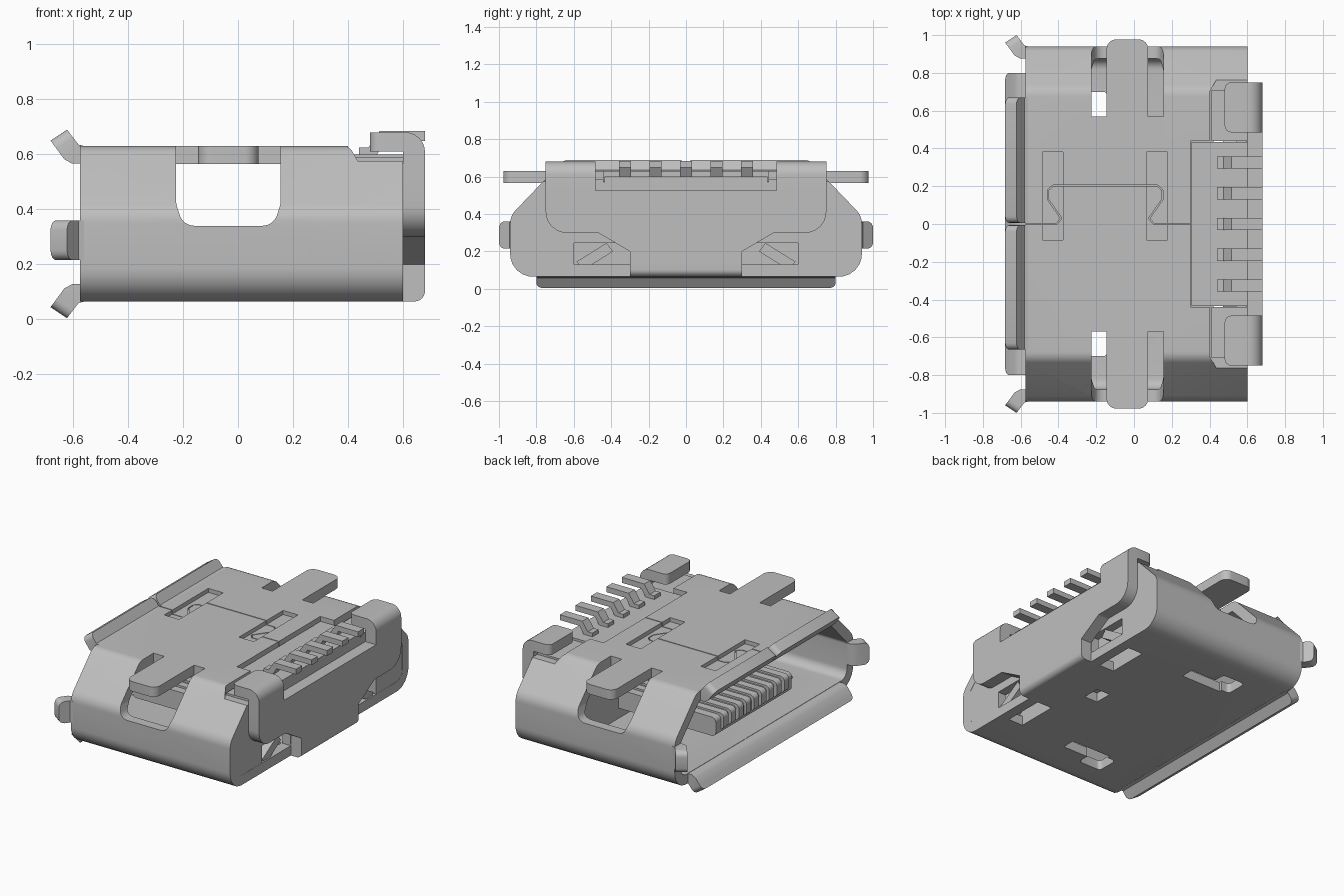
import bpy, bmesh, math
from mathutils import Vector

cube = bpy.data.objects.get("Cube")
if cube:
    bpy.data.objects.remove(cube)

steel = bpy.data.materials.new("plain_grey")
steel.use_nodes = True
GREY = (0.52, 0.52, 0.52, 1)
steel.diffuse_color = GREY
steel.node_tree.nodes["Principled BSDF"].inputs["Base Color"].default_value = GREY


def rounded(pts, steps=6):
    """Round each corner given as (u, v, radius)."""
    out = []
    for i, (u, v, r) in enumerate(pts):
        p = Vector((u, v))
        if r == 0:
            out.append(p)
            continue
        a = Vector(pts[i - 1][:2]) - p
        b = Vector(pts[(i + 1) % len(pts)][:2]) - p
        half = a.angle(b) / 2
        cut = min(r / math.tan(half), a.length * 0.49, b.length * 0.49)
        s, e = p + a.normalized() * cut, p + b.normalized() * cut
        rad = cut * math.tan(half)
        c = p + (a.normalized() + b.normalized()).normalized() * (rad / math.sin(half))
        for k in range(steps + 1):
            d = (s - c).lerp(e - c, k / steps)
            out.append(c + d.normalized() * rad)
    return out


def mirrored(half):
    """Close a symmetric outline from its right half."""
    return half + [(-p[0],) + tuple(p[1:]) for p in reversed(half)]


def prism(name, pts, axis, lo, hi, caps=True, soften=None):
    """Extrude a 2D outline along an axis."""
    place = {"x": lambda p, h: (h, p[0], p[1]),
             "y": lambda p, h: (p[0], h, p[1]),
             "z": lambda p, h: (p[0], p[1], h)}[axis]
    bm = bmesh.new()
    rings = [[bm.verts.new(place(p, h)) for p in pts] for h in (lo, hi)]
    ends = [bm.faces.new(r) for r in rings]
    n = len(pts)
    for i in range(n):
        j = (i + 1) % n
        bm.faces.new((rings[0][i], rings[0][j], rings[1][j], rings[1][i]))
    bmesh.ops.recalc_face_normals(bm, faces=bm.faces)
    if not caps:
        bmesh.ops.delete(bm, geom=ends, context="FACES_ONLY")
    if soften:
        bmesh.ops.bevel(bm, geom=[e for e in bm.edges if soften(e)], offset=0.035,
                        segments=4, profile=0.5, affect="EDGES")
    mesh = bpy.data.meshes.new(name)
    bm.to_mesh(mesh)
    bm.free()
    mesh.materials.append(steel)
    ob = bpy.data.objects.new(name, mesh)
    bpy.context.collection.objects.link(ob)
    return ob


def rect(u0, u1, v0, v1, r=0):
    return rounded([(u0, v0, r), (u1, v0, r), (u1, v1, r), (u0, v1, r)])


def block(name, x0, x1, y0, y1, z0, z1, r=0):
    return prism(name, rect(x0, x1, y0, y1, r), "z", z0, z1)


def carve(ob, cutters):
    """Apply the cutters to a part, then remove them."""
    for c in cutters:
        m = ob.modifiers.new("cut", "BOOLEAN")
        m.operation, m.solver, m.object = "DIFFERENCE", "EXACT", c
        c.hide_render = True
    bpy.context.view_layer.update()
    dg = bpy.context.evaluated_depsgraph_get()
    mesh = bpy.data.meshes.new_from_object(ob.evaluated_get(dg))
    ob.modifiers.clear()
    ob.data = mesh
    for c in cutters:
        bpy.data.objects.remove(c)


# Sheet metal shell
T = 0.065
shell = prism("shell", rounded(mirrored(
    [(0.94, 0.065, 0.12), (0.94, 0.39, 0.1), (0.71, 0.63, 0.08)])), "x", -0.575, 0.6, caps=False)
sol = shell.modifiers.new("sheet", "SOLIDIFY")
sol.thickness, sol.offset, sol.use_even_offset = T, -1, True

cuts = []
window = rounded([(-0.225, 0.9, 0), (-0.225, 0.42, 0.06), (-0.2, 0.34, 0.06),
                  (0.13, 0.34, 0.06), (0.155, 0.42, 0.06), (0.155, 0.9, 0)])
for s in (-1, 1):
    ya, yb = sorted((s * 0.57, s * 1.2))
    cuts.append(prism("window_cut", window, "y", ya, yb))
    # Latch slots and small holes in the floor
    ya, yb = sorted((s * 0.53, s * 0.62))
    cuts.append(block("slot_cut", -0.25, 0.05, ya, yb, -0.1, 0.16))
    ya, yb = sorted((s * 0.55, s * 0.7))
    cuts.append(block("slot_end_cut", -0.31, -0.14, ya, yb, -0.1, 0.16, 0.025))
    ya, yb = sorted((s * 0.3, s * 0.58))
    cuts.append(block("tab_cut", 0.42, 0.53, ya, yb, -0.1, 0.16))
cuts.append(block("floor_hole_cut", 0.25, 0.35, -0.06, 0.06, -0.1, 0.16))
# Rear roof openings
cuts.append(block("roof_rear_cut", 0.3, 0.7, -0.44, 0.44, 0.5, 0.8))
cuts.append(prism("roof_shoulder_cut", [(0.4, -0.7), (0.44, -0.77), (0.7, -0.77),
            (0.7, 0.77), (0.44, 0.77), (0.4, 0.7)], "z", 0.575, 0.8))
# Shallow roof pockets and the dovetail seam
for x in (-0.43, 0.122):
    cuts.append(block("pocket_cut", x - 0.055, x + 0.055, -0.085, 0.38, 0.603, 0.8))
carve(shell, cuts)

W = 0.006
seam = [(-0.57, 0), (-0.41, 0), (-0.385, 0.03), (-0.455, 0.13), (-0.455, 0.18), (-0.43, 0.203),
        (0.125, 0.203), (0.15, 0.18), (0.15, 0.13), (0.08, 0.03), (0.105, 0), (0.3, 0)]
pocket_seams = []
for i, (a, b) in enumerate(zip(seam, seam[1:])):
    a, b = Vector(a), Vector(b)
    n = Vector((a.y - b.y, b.x - a.x)).normalized() * W / 2
    pocket_seams.append(prism("seam_cut", [a + n, b + n, b - n, a - n], "z", 0.59, 0.8))
carve(shell, pocket_seams)

# Flared lips around the mouth
LIP = [(-0.56, 0), (-0.58, 0.005), (-0.622, 0.06), (-0.682, 0.02),
       (-0.632, -0.048), (-0.603, -0.064), (-0.56, -0.064)]


def tip(e):
    return all(v.co.x < -0.61 for v in e.verts) and e.calc_length() < 0.08


top_lip = [(x, 0.63 + t) for x, t in LIP]
prism("top_lip_right", top_lip, "y", -0.665, -0.006, soften=tip)
prism("top_lip_left", top_lip, "y", 0.006, 0.67, soften=tip)
prism("bottom_lip", [(x, 0.064 - t) for x, t in LIP], "y", -0.8, 0.8, soften=tip)
for s, side in ((-1, "front"), (1, "back")):
    prism("side_lip_" + side, [(x, s * (0.94 + t)) for x, t in LIP], "z", 0.215, 0.36, soften=tip)
    # Mounting leg
    leg = [(-0.145, s * 0.57, 0), (-0.145, s * 0.977, 0.05), (0.075, s * 0.977, 0.05), (0.075, s * 0.57, 0)]
    prism("mounting_leg_" + side, rounded(leg), "z", 0.565, 0.63)

# Rear wall with notches, and the inner housing
inner = rounded(mirrored([(0.88, 0.125, 0.06), (0.88, 0.37, 0.06), (0.685, 0.57, 0.04)]))
wall = prism("rear_wall", inner, "x", 0.54, 0.599)
notches = []
for s in (-1, 1):
    pts = [(s * 0.3, 0.05), (s * 0.6, 0.05), (s * 0.6, 0.245), (s * 0.3, 0.245)]
    notches.append(prism("notch_cut", pts, "x", 0.45, 0.7))
carve(wall, notches)
prism("housing", rounded(mirrored([(0.87, 0.128, 0.06), (0.87, 0.37, 0.06), (0.68, 0.575, 0.03)])),
      "x", 0.22, 0.42)
block("housing_roof", 0.305, 0.6, -0.435, 0.435, 0.4, 0.6)
for s, side in ((-1, "front"), (1, "back")):
    ya, yb = sorted((s * 0.44, s * 0.71))
    block("housing_shoulder_" + side, 0.41, 0.6, ya, yb, 0.5, 0.588)
    # Slanted spring tab in the notch
    a, b = Vector((s * 0.39, 0.2)), Vector((s * 0.55, 0.1))
    w = Vector((s * 0.035, 0.045))
    prism("spring_tab_" + side, [a, a + w, b + w, b], "x", 0.47, 0.59)

# Tongue with ribs
prism("tongue", rect(-0.5, 0.3, 0.2, 0.325, 0.03), "y", -0.4, 0.4)
for i in range(9):
    y = (i - 4) * 0.08
    prism("tongue_rib", rect(-0.52, 0.25, 0.23, 0.338, 0.03), "y", y - 0.025, y + 0.025)

# Folded rear cover
cover = rounded(mirrored([(0.3, 0.14, 0), (0.3, 0.2, 0), (0.47, 0.3, 0.03), (0.75, 0.3, 0.16), (0.75, 0.525, 0)]))
prism("rear_cover", cover, "x", 0.601, 0.68)
prism("cover_bottom_fold", rounded([(0.58, 0.065, 0), (0.68, 0.065, 0.07), (0.68, 0.14, 0), (0.601, 0.14, 0),
                                    (0.58, 0.13, 0)]), "y", -0.3, 0.3)
fold = rounded([(0.601, 0.525, 0), (0.68, 0.525, 0), (0.68, 0.68, 0.07), (0.48, 0.68, 0),
                (0.48, 0.61, 0), (0.601, 0.61, 0)])


def fold_tip(e):
    return all(abs(v.co.x - 0.48) < 0.001 for v in e.verts) and e.calc_length() < 0.08


for s, side in ((-1, "front"), (1, "back")):
    ya, yb = sorted((s * 0.485, s * 0.75))
    prism("cover_shoulder_" + side, fold, "y", ya, yb, soften=fold_tip)

# Contact leads
lead = [(0.44, 0.59), (0.5, 0.59), (0.535, 0.648), (0.68, 0.648), (0.68, 0.684), (0.515, 0.684), (0.475, 0.625), (0.44, 0.625)]
for i in range(5):
    y = (i - 2) * 0.163
    prism("contact_lead_%d" % (i + 1), lead, "y", y - 0.032, y + 0.032)

# Smooth rounded bends, keep sheet edges sharp
bpy.ops.object.select_all(action="DESELECT")
for ob in bpy.context.scene.objects:
    if ob.type == "MESH" and steel.name in ob.data.materials:
        ob.select_set(True)
        bpy.context.view_layer.objects.active = ob
bpy.ops.object.shade_smooth_by_angle(angle=math.radians(30))
